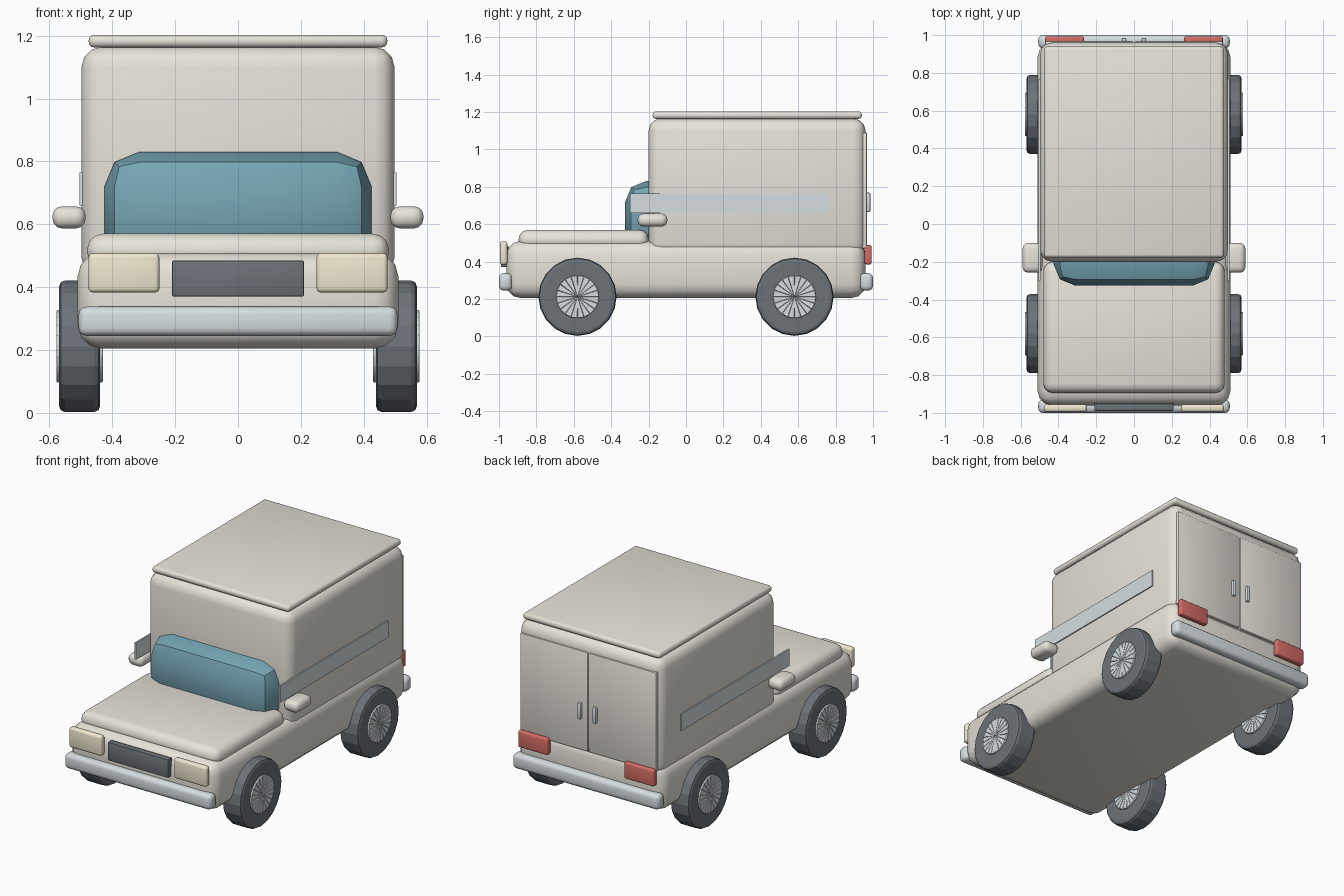
import bpy, bmesh, math
from mathutils import Matrix

if "Cube" in bpy.data.objects:
    bpy.data.objects.remove(bpy.data.objects["Cube"])


def material(name, rgb):
    m = bpy.data.materials.new(name)
    m.diffuse_color = (*rgb, 1)
    m.use_nodes = True
    m.node_tree.nodes["Principled BSDF"].inputs["Base Color"].default_value = m.diffuse_color
    return m


CREAM = material("cream", (0.80, 0.77, 0.70))
GLASS = material("glass", (0.18, 0.38, 0.46))
DARK = material("dark", (0.15, 0.17, 0.19))
METAL = material("metal", (0.67, 0.73, 0.75))
LAMP = material("lamp", (0.88, 0.81, 0.64))
RED = material("red", (0.66, 0.15, 0.13))


def finish(bm, name, mat, angle=35):
    mesh = bpy.data.meshes.new(name)
    bmesh.ops.recalc_face_normals(bm, faces=bm.faces)
    bm.to_mesh(mesh)
    bm.free()
    ob = bpy.data.objects.new(name, mesh)
    bpy.context.collection.objects.link(ob)
    mesh.materials.append(mat)
    bpy.ops.object.select_all(action='DESELECT')
    ob.select_set(True)
    bpy.context.view_layer.objects.active = ob
    bpy.ops.object.shade_smooth_by_angle(angle=math.radians(angle))
    return ob


def box(name, mat, x, y, z, bevel=0.0, segs=3):
    """Rounded box from (min, max) ranges."""
    bm = bmesh.new()
    bmesh.ops.create_cube(bm, size=1)
    for v in bm.verts:
        v.co = [r[0] + (c + 0.5) * (r[1] - r[0]) for c, r in zip(v.co, (x, y, z))]
    if bevel:
        bmesh.ops.bevel(bm, geom=bm.edges[:], offset=bevel, segments=segs,
                        profile=0.5, affect='EDGES')
    return finish(bm, name, mat)


def pair(name, mat, x, y, z, bevel=0.0, segs=3):
    """The same box on the right and left sides."""
    box("right_" + name, mat, x, y, z, bevel, segs)
    box("left_" + name, mat, (-x[1], -x[0]), y, z, bevel, segs)


def cylinder(r, depth, sides, loc, fan=False):
    bm = bmesh.new()
    bmesh.ops.create_cone(bm, cap_ends=True, cap_tris=fan, segments=sides,
                          radius1=r, radius2=r, depth=depth,
                          matrix=Matrix.Translation(loc) @ Matrix.Rotation(math.pi / 2, 4, 'Y'))
    return bm


# Main body
box("lower_body", CREAM, (-0.51, 0.51), (-0.96, 0.96), (0.205, 0.51), 0.075)
box("hood", CREAM, (-0.48, 0.48), (-0.895, -0.2), (0.46, 0.57), 0.05)
box("cargo_box", CREAM, (-0.498, 0.498), (-0.2, 0.96), (0.43, 1.165), 0.065)
box("roof_panel", CREAM, (-0.475, 0.475), (-0.178, 0.94), (1.163, 1.203), 0.017)
box("windshield", GLASS, (-0.425, 0.425), (-0.325, -0.06), (0.46, 0.83), 0.11, 2)

# Front and rear fittings
box("grille", DARK, (-0.21, 0.21), (-0.99, -0.95), (0.37, 0.485), 0.006, 2)
box("front_bumper", METAL, (-0.507, 0.507), (-1.0, -0.93), (0.245, 0.338), 0.025)
box("rear_bumper", METAL, (-0.507, 0.507), (0.93, 1.0), (0.245, 0.338), 0.025)
pair("headlight", LAMP, (0.25, 0.476), (-0.995, -0.955), (0.383, 0.508), 0.014)
pair("tail_light", RED, (0.265, 0.47), (0.955, 0.993), (0.385, 0.488), 0.01)
pair("rear_door", CREAM, (0.004, 0.47), (0.94, 0.968), (0.47, 1.09), 0.006, 2)
pair("door_handle", METAL, (0.04, 0.065), (0.962, 0.986), (0.665, 0.77), 0.009, 2)

# Side fittings
pair("side_strip", METAL, (0.495, 0.505), (-0.3, 0.767), (0.66, 0.765))
pair("mirror", CREAM, (0.485, 0.59), (-0.258, -0.1), (0.587, 0.657), 0.03)

# Wheels: bevelled tyre and a rim with raised wedges on both faces
for side, sx in (("right", 1), ("left", -1)):
    for end, y in (("front", -0.58), ("rear", 0.58)):
        loc = (sx * 0.504, y, 0.212)
        bm = cylinder(0.209, 0.13, 20, loc)
        rims = [e for e in bm.edges if any(len(f.verts) > 4 for f in e.link_faces)]
        bmesh.ops.bevel(bm, geom=rims, offset=0.018, segments=2, profile=0.5, affect='EDGES')
        finish(bm, f"{end}_{side}_tyre", DARK, 15)

        bm = cylinder(0.115, 0.14, 20, loc, True)
        caps = [f for f in bm.faces if len(f.verts) == 3]
        bmesh.ops.inset_individual(bm, faces=caps, thickness=0.003, depth=0.004)
        finish(bm, f"{end}_{side}_rim", METAL, 20)
